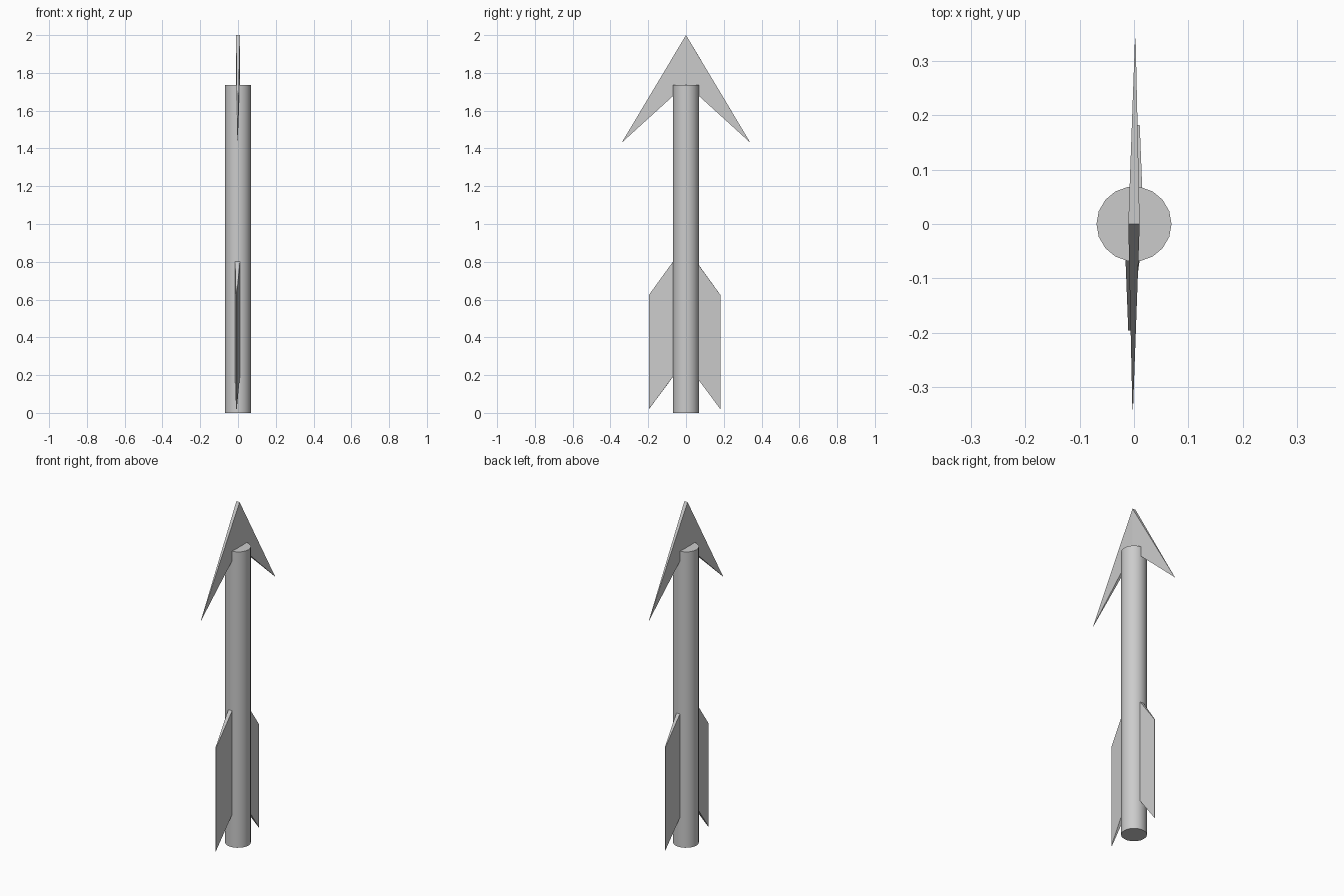
import bpy, bmesh, math
from mathutils import Matrix

if "Cube" in bpy.data.objects:
    bpy.data.objects.remove(bpy.data.objects["Cube"])


def blade(name, mid, outer, reach, half_mid, half_tip, turn, centre_y=0.0):
    """Symmetric blade, thick along its middle and thin at both tips.
    mid / outer are (top z, bottom z) at the middle and at the tips."""
    profile = [(0, mid[0], half_mid), (reach, outer[0], half_tip)]
    if outer[1] != outer[0]:
        profile.append((reach, outer[1], half_tip))
    profile.append((0, mid[1], half_mid))
    bm = bmesh.new()
    for side in (-1, 1):
        front = [bm.verts.new((t, side * y, z)) for y, z, t in profile]
        back = [bm.verts.new((-t, side * y, z)) for y, z, t in profile]
        bm.faces.new(front)
        bm.faces.new(back[::-1])
        for i in range(len(profile) - 1):
            bm.faces.new((front[i], back[i], back[i + 1], front[i + 1]))
    bmesh.ops.remove_doubles(bm, verts=bm.verts, dist=1e-5)
    bmesh.ops.recalc_face_normals(bm, faces=bm.faces)
    bm.transform(Matrix.Translation((0, centre_y, 0))
                 @ Matrix.Rotation(math.radians(turn), 4, 'Z'))
    mesh = bpy.data.meshes.new(name)
    bm.to_mesh(mesh)
    bm.free()
    obj = bpy.data.objects.new(name, mesh)
    bpy.context.collection.objects.link(obj)
    return obj


# Shaft, with a vertex on the x axis
bpy.ops.mesh.primitive_cylinder_add(vertices=18, radius=0.069, depth=1.737,
                                    location=(0, 0, 0.8685),
                                    rotation=(0, 0, math.pi / 2))
bpy.context.object.name = "shaft"
bpy.ops.object.shade_smooth_by_angle(angle=math.radians(30))

# Barbed head
blade("arrow_head", (2.0, 1.74), (1.43, 1.43), 0.341, 0.0105, 0.0006, -0.4)

# Tail fins, slightly twisted and offset
blade("tail_fins", (0.885, 0.275), (0.625, 0.02), 0.189, 0.018, 0.002, -2.6, -0.007)
